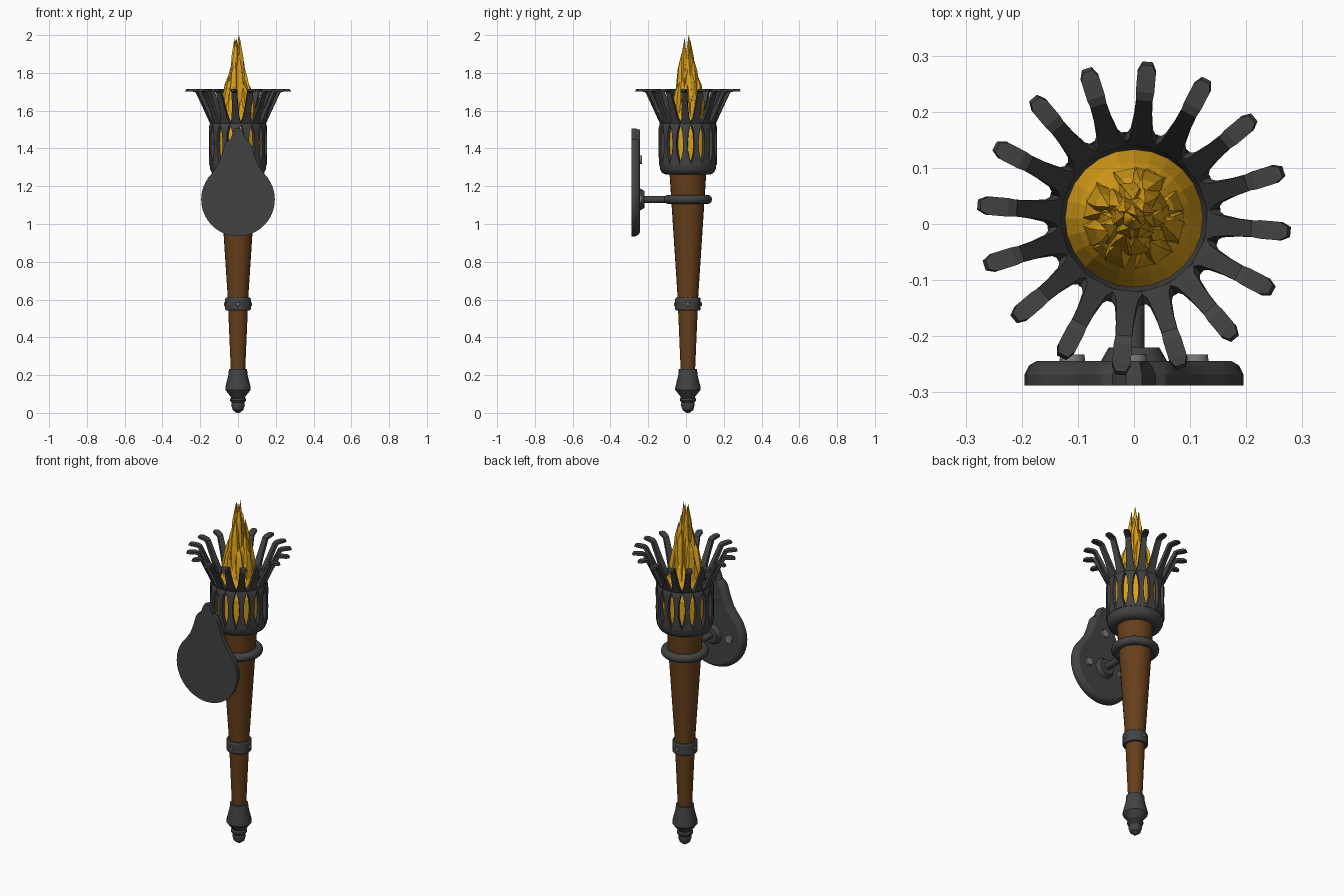
import bpy, bmesh, math, random
from mathutils import Vector, Matrix

if "Cube" in bpy.data.objects:
    bpy.data.objects.remove(bpy.data.objects["Cube"])

random.seed(4)
CY = 0.01            # torch axis in y
N = 16               # basket staves


def material(name, rgb):
    m = bpy.data.materials.new(name)
    m.diffuse_color = (*rgb, 1)
    m.use_nodes = True
    m.node_tree.nodes["Principled BSDF"].inputs["Base Color"].default_value = m.diffuse_color
    return m


IRON = material("iron", (0.055, 0.055, 0.055))
STEEL = material("steel", (0.2, 0.2, 0.2))
WOOD = material("wood", (0.135, 0.05, 0.011))
FIRE = material("fire", (0.72, 0.36, 0.01))


def finish(bm, name, mat, smooth=None):
    bmesh.ops.remove_doubles(bm, verts=bm.verts, dist=1e-5)
    bmesh.ops.recalc_face_normals(bm, faces=bm.faces)
    me = bpy.data.meshes.new(name)
    bm.to_mesh(me)
    bm.free()
    ob = bpy.data.objects.new(name, me)
    bpy.context.collection.objects.link(ob)
    me.materials.append(mat)
    if smooth:
        bpy.ops.object.select_all(action='DESELECT')
        ob.select_set(True)
        bpy.context.view_layer.objects.active = ob
        bpy.ops.object.shade_smooth_by_angle(angle=math.radians(smooth))
    return ob


def skin(bm, rings, caps=True, closed=False):
    """Bridge equal-length rings of points into a solid."""
    vs = [[bm.verts.new(p) for p in r] for r in rings]
    n = len(vs[0])
    pairs = list(zip(vs, vs[1:])) + ([(vs[-1], vs[0])] if closed else [])
    for a, b in pairs:
        for i in range(n):
            j = (i + 1) % n
            bm.faces.new((a[i], a[j], b[j], b[i]))
    if caps and not closed:
        bm.faces.new(vs[0][::-1])
        bm.faces.new(vs[-1])


def lathe(name, profile, mat, sides=24, smooth=None, closed=False):
    bm = bmesh.new()
    rings = [[(r * math.cos(t), CY + r * math.sin(t), z)
              for t in (2 * math.pi * k / sides for k in range(sides))]
             for r, z in profile]
    skin(bm, rings, closed=closed)
    return finish(bm, name, mat, smooth)


def peg(name, pos, direction, radius, depth, sides=12, tip=0.75, mat=IRON):
    bm = bmesh.new()
    bmesh.ops.create_cone(bm, cap_ends=True, segments=sides, radius1=radius,
                          radius2=radius * tip, depth=depth)
    q = Vector(direction).to_track_quat('Z', 'Y').to_matrix().to_4x4()
    bm.transform(Matrix.Translation(pos) @ q)
    return finish(bm, name, mat, 35)


# handle, pommel and band
lathe("handle", [(0.037, 0.2), (0.055, 0.62), (0.098, 1.28)], WOOD, 24, 20)
lathe("pommel", [(0.008, 0), (0.028, 0.015), (0.036, 0.04), (0.034, 0.055),
                 (0.043, 0.065), (0.043, 0.075), (0.036, 0.082), (0.067, 0.122),
                 (0.067, 0.135), (0.051, 0.2), (0.048, 0.233), (0.03, 0.233)],
      IRON, 16, 25)
lathe("band", [(0.045, 0.543), (0.064, 0.543), (0.068, 0.55), (0.068, 0.602),
               (0.064, 0.61), (0.045, 0.61)], IRON, 16, 25)
for k in range(4):
    t = k * math.pi / 2
    d = Vector((math.cos(t), math.sin(t), 0))
    peg("band_rivet", d * 0.068 + Vector((0, CY, 0.576)), d, 0.012, 0.012, 8,
        mat=STEEL)

# iron cup under the staves, with an open inside
lathe("cup", [(0.085, 1.262), (0.12, 1.262), (0.138, 1.272), (0.148, 1.292),
              (0.152, 1.33), (0.13, 1.33), (0.122, 1.285), (0.085, 1.28)],
      IRON, 32, 35, closed=True)
lathe("basket_ring", [(0.151, 1.52), (0.147, 1.535), (0.13, 1.535),
                      (0.13, 1.52)], IRON, 32, 35, closed=True)

# staves: (radius, height, half width, thickness direction r, z)
path = [(0.152, 1.315, 0.030, 1, 0), (0.153, 1.35, 0.021, 1, 0),
        (0.154, 1.38, 0.014, 1, 0), (0.154, 1.43, 0.0115, 1, 0),
        (0.154, 1.48, 0.0155, 1, 0), (0.153, 1.51, 0.023, 1, 0),
        (0.147, 1.533, 0.029, 1, -0.2), (0.160, 1.56, 0.020, 0.93, -0.37),
        (0.188, 1.62, 0.016, 0.93, -0.37), (0.224, 1.696, 0.0145, 0.8, -0.5),
        (0.231, 1.706, 0.0165, 0.2, -0.9), (0.265, 1.709, 0.0165, 0, -0.9),
        (0.280, 1.709, 0.009, 0, -0.9)]
bm = bmesh.new()
for k in range(N):
    t = math.radians(85) + k * 2 * math.pi / N
    c, s = math.cos(t), math.sin(t)
    rings = []
    for r, z, w, nr, nz in path:
        ring = []
        for side, f in ((-1, 0), (1, 0), (1, 1), (-1, 1)):
            rr, zz, ww = r - 0.018 * f * nr, z - 0.018 * f * nz, side * w
            if nz < -0.7:
                rr, zz = r - 0.006 * f, z + 0.013 * (f - 0.5)
            ring.append((rr * c - ww * s, CY + rr * s + ww * c, zz))
        rings.append(ring)
    skin(bm, rings)
finish(bm, "basket_staves", IRON)

# flame: core body plus ragged overlapping tongues leaning to the axis
lathe("flame_core", [(0.1, 1.275), (0.123, 1.3), (0.123, 1.47), (0.1, 1.55),
                     (0.066, 1.63), (0.035, 1.76), (0.004, 1.9)], FIRE, 24)
bm = bmesh.new()
for count, radius, low, high in ((13, 0.076, 1.66, 1.83), (10, 0.052, 1.74, 1.92),
                                 (6, 0.03, 1.88, 1.985), (1, 0.01, 2.0, 2.0)):
    for k in range(count):
        t = 2 * math.pi * (k + random.uniform(-.25, .25)) / count
        top = random.uniform(low, high)
        twist = random.uniform(-0.3, 0.3)
        rings = []
        for f, rr, w in ((0, 1.1, 0.021), (0.5, 1, 0.023), (0.8, 0.85, 0.016),
                         (1, 0.65, 0.001)):
            a = t + twist * f
            o = Vector((math.cos(a), math.sin(a), 0))
            u = Vector((-o.y, o.x, 0))
            p = o * radius * rr + Vector((0, CY, 1.5 + (top - 1.5) * f))
            rings.append([p + o * w * .5 + u * w * .8, p - o * w * .5 + u * w,
                          p - o * w * .5 - u * w, p + o * w * .5 - u * w * .8])
        skin(bm, rings)
finish(bm, "flame_tongues", FIRE)

# holding ring and arm
bm = bmesh.new()
rings = [[((0.104 + 0.024 * math.cos(b)) * math.cos(a),
           CY + (0.104 + 0.024 * math.cos(b)) * math.sin(a),
           1.13 + 0.024 * math.sin(b))
          for b in (2 * math.pi * j / 12 for j in range(12))]
         for a in (2 * math.pi * i / 32 for i in range(32))]
skin(bm, rings, closed=True)
finish(bm, "holding_ring", IRON, 40)
peg("arm", (0, -0.17, 1.13), (0, -1, 0), 0.019, 0.15, 12, 1)
peg("arm_boss", (0, -0.233, 1.13), (0, 1, 0), 0.06, 0.026, 16, 0.75)

# drop-shaped wall plate, flat at the front and rounded at the back
half = [(0.195 * math.sin(a), 1.13 - 0.195 * math.cos(a))
        for a in (math.radians(d) for d in range(0, 136, 9))]
half += [(0.108, 1.31), (0.088, 1.36), (0.070, 1.42), (0.056, 1.44),
         (0.038, 1.45), (0.028, 1.48), (0.014, 1.506)]
outline = half + [(-x, z) for x, z in reversed(half[1:])]
bm = bmesh.new()
rings = []
for y, inset in ((-0.288, 0), (-0.268, 0), (-0.252, 0.008), (-0.244, 0.022)):
    ring = []
    n = len(outline)
    for i, (x, z) in enumerate(outline):
        px, pz = outline[i - 1]
        qx, qz = outline[(i + 1) % n]
        d = Vector((pz - qz, qx - px)).normalized()
        k = min(inset, abs(x) * 0.4) if z > 1.4 else inset
        ring.append((x + d.x * k, y, z + d.y * k))
    rings.append(ring)
skin(bm, rings)
finish(bm, "wall_plate", IRON, 25)
for x, z in ((-0.11, 1.13), (0.11, 1.13), (0, 1.34)):
    peg("plate_bolt", (x, -0.241, z), (0, 1, 0), 0.023, 0.016, 12, 0.95, STEEL)
